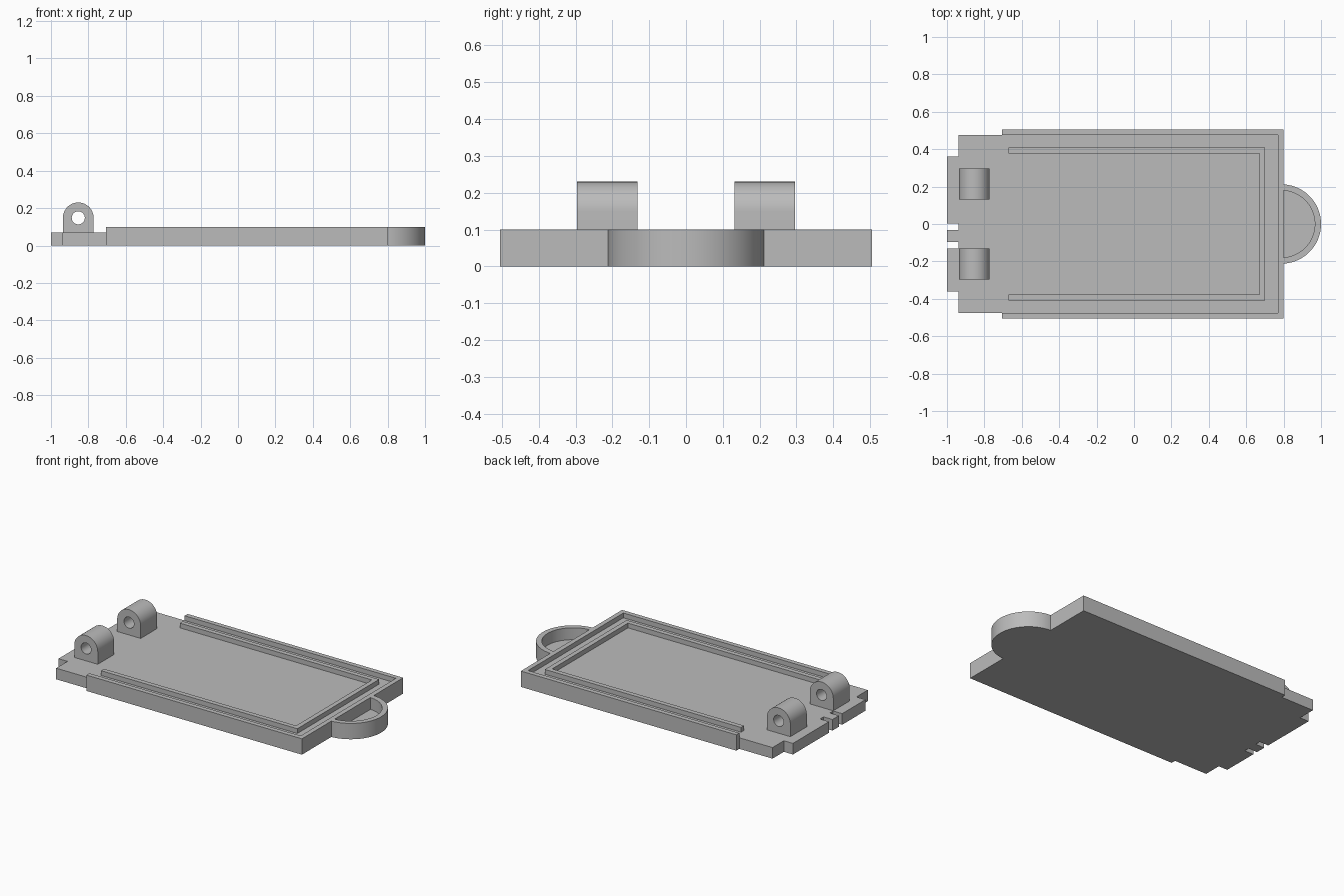
import bpy, bmesh, math

if "Cube" in bpy.data.objects:
    bpy.data.objects.remove(bpy.data.objects["Cube"])

grey = bpy.data.materials.new("plain grey")
grey.diffuse_color = (0.5, 0.5, 0.5, 1)
grey.use_nodes = True
grey.node_tree.nodes["Principled BSDF"].inputs["Base Color"].default_value = grey.diffuse_color


def prism(name, pts, lo, hi, axis="z"):
    """Extrude a flat outline along z, or along y for an x-z outline."""
    bm = bmesh.new()
    place = (lambda p, h: (p[0], p[1], h)) if axis == "z" else (lambda p, h: (p[0], h, p[1]))
    a = [bm.verts.new(place(p, lo)) for p in pts]
    b = [bm.verts.new(place(p, hi)) for p in pts]
    bm.faces.new(a)
    bm.faces.new(b)
    for i in range(len(pts)):
        j = (i + 1) % len(pts)
        bm.faces.new((a[i], a[j], b[j], b[i]))
    bmesh.ops.recalc_face_normals(bm, faces=bm.faces)
    mesh = bpy.data.meshes.new(name)
    bm.to_mesh(mesh)
    bm.free()
    mesh.materials.append(grey)
    ob = bpy.data.objects.new(name, mesh)
    bpy.context.collection.objects.link(ob)
    return ob


def combine(ob, other, operation):
    """Apply a boolean and remove the helper object."""
    mod = ob.modifiers.new("bool", "BOOLEAN")
    mod.object, mod.operation, mod.solver = other, operation, "EXACT"
    bpy.context.view_layer.objects.active = ob
    bpy.ops.object.modifier_apply(modifier=mod.name)
    bpy.data.objects.remove(other)


def smooth(ob):
    bpy.ops.object.select_all(action="DESELECT")
    ob.select_set(True)
    bpy.context.view_layer.objects.active = ob
    bpy.ops.object.shade_smooth_by_angle(angle=math.radians(30))


def arc(cx, cy, r, start, end, n):
    return [(cx + r * math.cos(start + (end - start) * i / n),
             cy + r * math.sin(start + (end - start) * i / n)) for i in range(n + 1)]


def channel(x0, x1, y, t):
    """U-shaped outline, open towards -x."""
    return [(x0, -y), (x1, -y), (x1, y), (x0, y), (x0, y - t),
            (x1 - t, y - t), (x1 - t, t - y), (x0, t - y)]


FLOOR, TOP = 0.07, 0.10
BACK = -0.937

# Floor plate with stepped, notched hinge end
tray = prism("tray", [
    (-0.705, -0.505), (0.8, -0.505), (0.8, 0.505), (-0.705, 0.505),
    (-0.705, 0.475), (BACK, 0.475), (BACK, 0.362), (-1, 0.362),
    (-1, 0.002), (BACK, 0.002), (BACK, -0.033), (-1, -0.033),
    (-1, -0.097), (BACK, -0.097), (BACK, -0.13), (-1, -0.13),
    (-1, -0.362), (BACK, -0.362), (BACK, -0.475), (-0.705, -0.475)], 0, FLOOR)

# Outer rim and inner sealing ridge
combine(tray, prism("rim", channel(-0.705, 0.8, 0.505, 0.03), 0.04, TOP), "UNION")
combine(tray, prism("ridge", channel(-0.67, 0.70, 0.408, 0.03), 0.04, TOP), "UNION")

# Hollow half-round pull tab
cx, r = 0.788, 0.212
a = math.acos((0.8 - cx) / r)
tab = prism("pull_tab", arc(cx, 0, r, -a, a, 48), 0, TOP)
r_in = 0.179
b = math.acos((0.8 - cx) / r_in)
pocket = [(0.79, -r_in)] + arc(cx, 0, r_in, -b, b, 48) + [(0.79, r_in)]
combine(tab, prism("pocket", pocket, 0.025, 0.2), "DIFFERENCE")
smooth(tab)

# Pair of pierced hinge lugs
lx, lz, lr = -0.854, 0.148, 0.082
for side, y0 in (("left", 0.132), ("right", -0.296)):
    outline = [(lx - lr, FLOOR), (lx + lr, FLOOR)] + arc(lx, lz, lr, 0, math.pi, 32)
    lug = prism("hinge_lug_" + side, outline, y0, y0 + 0.164, "y")
    hole = arc(lx, lz, 0.035, 0, 2 * math.pi, 32)[:-1]
    combine(lug, prism("pin_hole", hole, y0 - 0.1, y0 + 0.3, "y"), "DIFFERENCE")
    smooth(lug)
